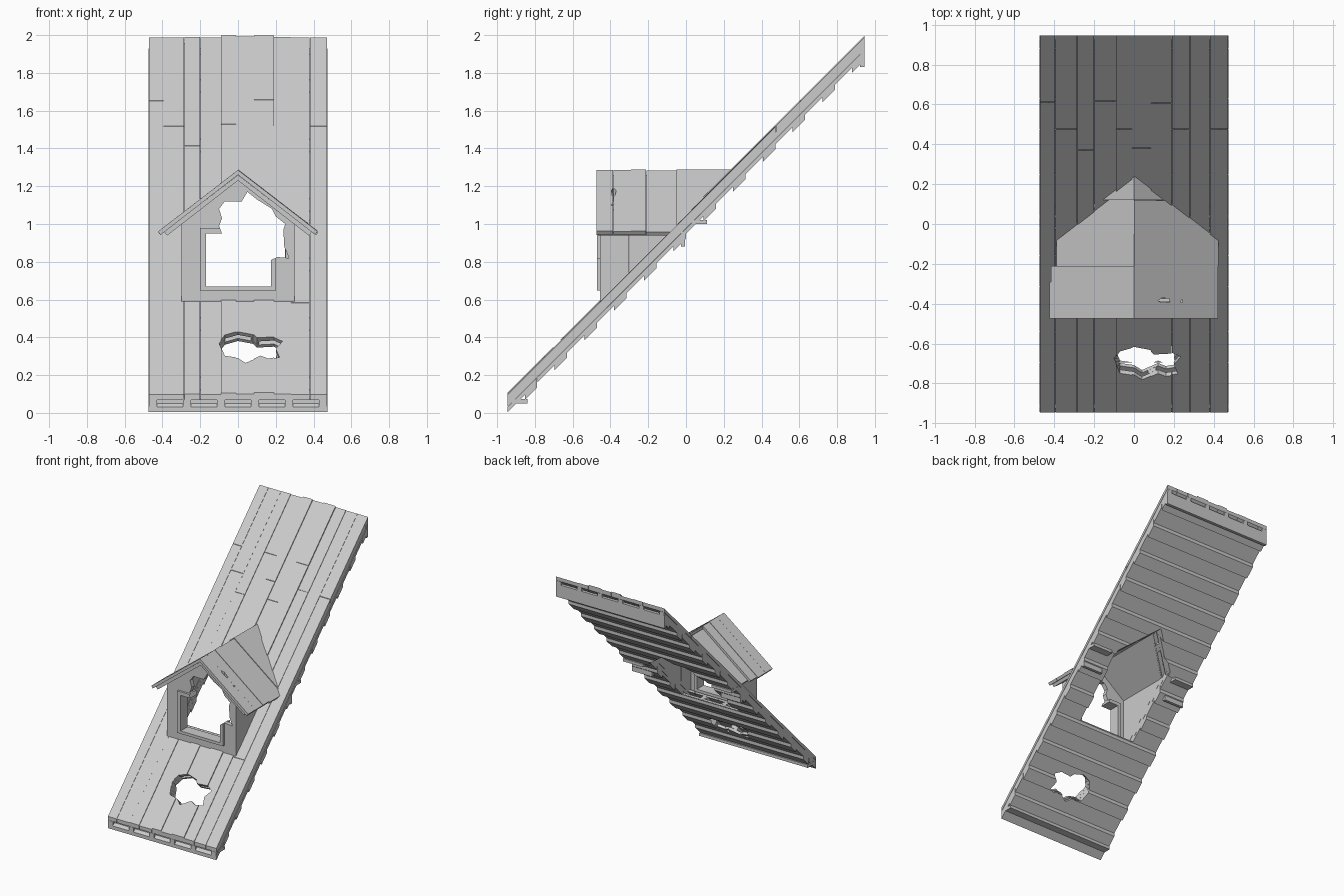
import bpy, bmesh, random
from mathutils import Vector

random.seed(4)
if "Cube" in bpy.data.objects:
    bpy.data.objects.remove(bpy.data.objects["Cube"], do_unlink=True)

# One weathered grey for everything
grey = bpy.data.materials.new("weathered_grey")
grey.use_nodes = True
COLOR = (0.6, 0.6, 0.6, 1)
grey.diffuse_color = COLOR
grey.node_tree.nodes["Principled BSDF"].inputs["Base Color"].default_value = COLOR

HALF_W, HALF_L, RISE = 0.473, 0.945, 1.053   # main slope: z = y + RISE
RIDGE, PITCH = 1.29, 0.77                    # dormer roof: z = RIDGE - PITCH * |x|


def prism(bm, base, vec):
    """Extrude a closed 3D outline along a vector."""
    a = [bm.verts.new(p) for p in base]
    b = [bm.verts.new(Vector(p) + Vector(vec)) for p in base]
    bm.faces.new(a)
    bm.faces.new(b[::-1])
    for i in range(len(a)):
        j = (i + 1) % len(a)
        bm.faces.new((a[j], a[i], b[i], b[j]))


def box(bm, x0, x1, y0, y1, z0, z1):
    prism(bm, [(x0, y0, z0), (x1, y0, z0), (x1, y0, z1), (x0, y0, z1)], (0, y1 - y0, 0))


def slope_board(bm, x0, x1, y0, y1, top, bottom):
    """Board lying on the main slope, top and bottom measured below its surface."""
    z = RISE
    prism(bm, [(x0, y0, y0 + z - bottom), (x0, y1, y1 + z - bottom),
               (x0, y1, y1 + z - top), (x0, y0, y0 + z - top)], (x1 - x0, 0, 0))


def front_prism(bm, outline, y0, y1):
    prism(bm, [(x, y0, z) for x, z in outline], (0, y1 - y0, 0))


def trim_to_slope(bm, depth):
    """Cut away everything further than depth under the main slope."""
    geom = bm.verts[:] + bm.edges[:] + bm.faces[:]
    bmesh.ops.bisect_plane(bm, geom=geom, plane_co=(0, 0, RISE - depth),
                           plane_no=(0, -1, 1), clear_inner=True)
    bmesh.ops.holes_fill(bm, edges=[e for e in bm.edges if e.is_boundary], sides=0)


def make(name, bm):
    bmesh.ops.recalc_face_normals(bm, faces=bm.faces[:])
    mesh = bpy.data.meshes.new(name)
    bm.to_mesh(mesh)
    bm.free()
    mesh.materials.append(grey)
    obj = bpy.data.objects.new(name, mesh)
    bpy.context.scene.collection.objects.link(obj)
    return obj


def cut(obj, cutters):
    for c in cutters:
        mod = obj.modifiers.new("cut", "BOOLEAN")
        mod.operation, mod.solver, mod.object = "DIFFERENCE", "EXACT", c
    bpy.context.view_layer.update()
    deps = bpy.context.evaluated_depsgraph_get()
    result = bpy.data.meshes.new_from_object(obj.evaluated_get(deps))
    obj.modifiers.clear()
    obj.data = result


# Cutters: dormer interior, ragged roof hole, broken window, small roof holes
bm = bmesh.new()
under = RIDGE - 0.06
front_prism(bm, [(-.25, .64), (.25, .64), (.25, under - PITCH * .25), (0, under),
                 (-.25, under - PITCH * .25)], -0.42, 0.6)
interior_cutter = make("interior_cutter", bm)

bm = bmesh.new()
ragged = [(-.1, -.68), (-.07, -.64), (0, -.62), (.08, -.635), (.1, -.655), (.19, -.65), (.235, -.67),
          (.2, -.71), (.22, -.755), (.16, -.765), (.12, -.75), (.04, -.785), (0, -.76), (-.07, -.75)]
prism(bm, [(x, y - .1, y + RISE + .1) for x, y in ragged], (0, .3, -.3))
hole_cutter = make("hole_cutter", bm)

bm = bmesh.new()
broken = [(-.17, .67), (.175, .67), (.175, .81), (.21, .825), (.27, .82), (.245, .88), (.24, .97),
          (.25, 1.0), (.2, 1.04), (.18, 1.08), (.1, 1.13), (.05, 1.17), (.02, 1.12), (-.07, 1.12),
          (-.1, 1.08), (-.085, 1.03), (-.1, .99), (-.085, .95), (-.17, .95)]
front_prism(bm, broken, -0.6, -0.3)
window_cutter = make("window_cutter", bm)

bm = bmesh.new()
prism(bm, [(.12, -.385, .9), (.14, -.395, .9), (.18, -.39, .9), (.175, -.375, .9), (.14, -.37, .9)], (0, 0, .5))
prism(bm, [(.232, -.395, .9), (.244, -.395, .9), (.24, -.378, .9)], (0, 0, .5))
shot_cutter = make("shot_cutter", bm)

cutters = [interior_cutter, hole_cutter, window_cutter, shot_cutter]
for c in cutters:
    c.hide_render = True

# Long top boards, some split crosswise
bm = bmesh.new()
edges = [-HALF_W, -.395, -.285, -.2, -.09, -.01, .085, .19, .28, .38, HALF_W]
splits = [.61, .475, .37, .615, .475, .38, .605, .475, -.46, .475]
drops = [.01, .01, .008, .01, 0, .006, 0, .007, .009, .01]
for x0, x1, split, drop in zip(edges, edges[1:], splits, drops):
    for y0, y1 in ((-HALF_L, split - .001), (split + .001, HALF_L)):
        slope_board(bm, x0 + .0007, x1 - .0007, y0, y1, drop + random.uniform(0, .002), .04)
cut(make("roof_boards", bm), [interior_cutter, hole_cutter])

# Rafters between the two skins
bm = bmesh.new()
for i in range(6):
    x = -.45 + i * .18
    slope_board(bm, x - .02, x + .02, -HALF_L, HALF_L, .041, .076)
cut(make("rafters", bm), [interior_cutter, hole_cutter])

# Crosswise lining planks, every second one standing proud
bm = bmesh.new()
count = 12
pitch = 2 * HALF_L / count
for i in range(count):
    y = -HALF_L + i * pitch
    mid = y + pitch * .58
    slope_board(bm, -HALF_W, HALF_W, y + .001, mid, .077, .105)
    slope_board(bm, -HALF_W, HALF_W, mid + .001, y + pitch, .077, .13)
cut(make("lining_planks", bm), [interior_cutter, hole_cutter])

# Edge boards and short ledges beside the opening
bm = bmesh.new()
box(bm, -HALF_W, HALF_W, -.925, -.84, .05, .073)
box(bm, -HALF_W, HALF_W, .922, HALF_L, 1.83, 1.93)
for s in (-1, 1):
    x0, x1 = sorted((s * .3, s * HALF_W))
    box(bm, x0, x1, .03, .11, 1.0, 1.022)
    box(bm, x0, x1, -.027, -.005, .88, .96)
make("edge_boards_and_ledges", bm)

# Dormer front wall
bm = bmesh.new()
wall_top = RIDGE - .045
front_prism(bm, [(-.3, .55), (.3, .55), (.3, wall_top - PITCH * .3), (0, wall_top),
                 (-.3, wall_top - PITCH * .3)], -.455, -.42)
trim_to_slope(bm, .008)
cut(make("dormer_front_wall", bm), [window_cutter])

# Window frame standing proud of the wall
bm = bmesh.new()
front_prism(bm, [(-.2, .648), (.2, .648), (.2, .978), (-.2, .978)], -.472, -.385)
cut(make("window_frame", bm), [window_cutter])

# Dormer side walls, upright boards
bm = bmesh.new()
for s in (-1, 1):
    ys = [-.42, -.3, -.18, -.04, .1]
    for y0, y1 in zip(ys, ys[1:]):
        inner, outer = s * .252, s * (.298 + random.uniform(0, .002))
        front_prism(bm, [(inner, .5), (outer, .5), (outer, wall_top - PITCH * .3),
                         (inner, wall_top - PITCH * .25)], y0, y1 - .001)
trim_to_slope(bm, .1)
make("dormer_side_walls", bm)


def roof_layer(bm, s, reach, top, thick, y0, y1):
    """One half of a pitched layer, with its eave cut square to the pitch."""
    z = RIDGE - top
    front_prism(bm, [(0, z), (s * reach, z - PITCH * reach),
                     (s * (reach - thick * .5), z - PITCH * reach - thick * .7),
                     (0, z - thick)], y0, y1)


# Dormer roof: outer boards running down the pitch over a shorter lining
outer, lining = bmesh.new(), bmesh.new()
joints = [-.475, -.385, -.29, -.21, -.05, .12, .35]
for s in (-1, 1):
    for y0, y1 in zip(joints, joints[1:]):
        lift = random.uniform(0, .008)
        reach = .425 - random.uniform(0, .01)
        roof_layer(outer, s, reach, lift, .03 - lift, y0, y1 - .001)
    roof_layer(lining, s, .39, .031, .029, -.465, .35)
for name, bm in (("dormer_roof_boards", outer), ("dormer_roof_lining", lining)):
    trim_to_slope(bm, .03)
    cut(make(name, bm), [shot_cutter])

# Cutters have done their work
for c in cutters:
    bpy.data.objects.remove(c, do_unlink=True)
